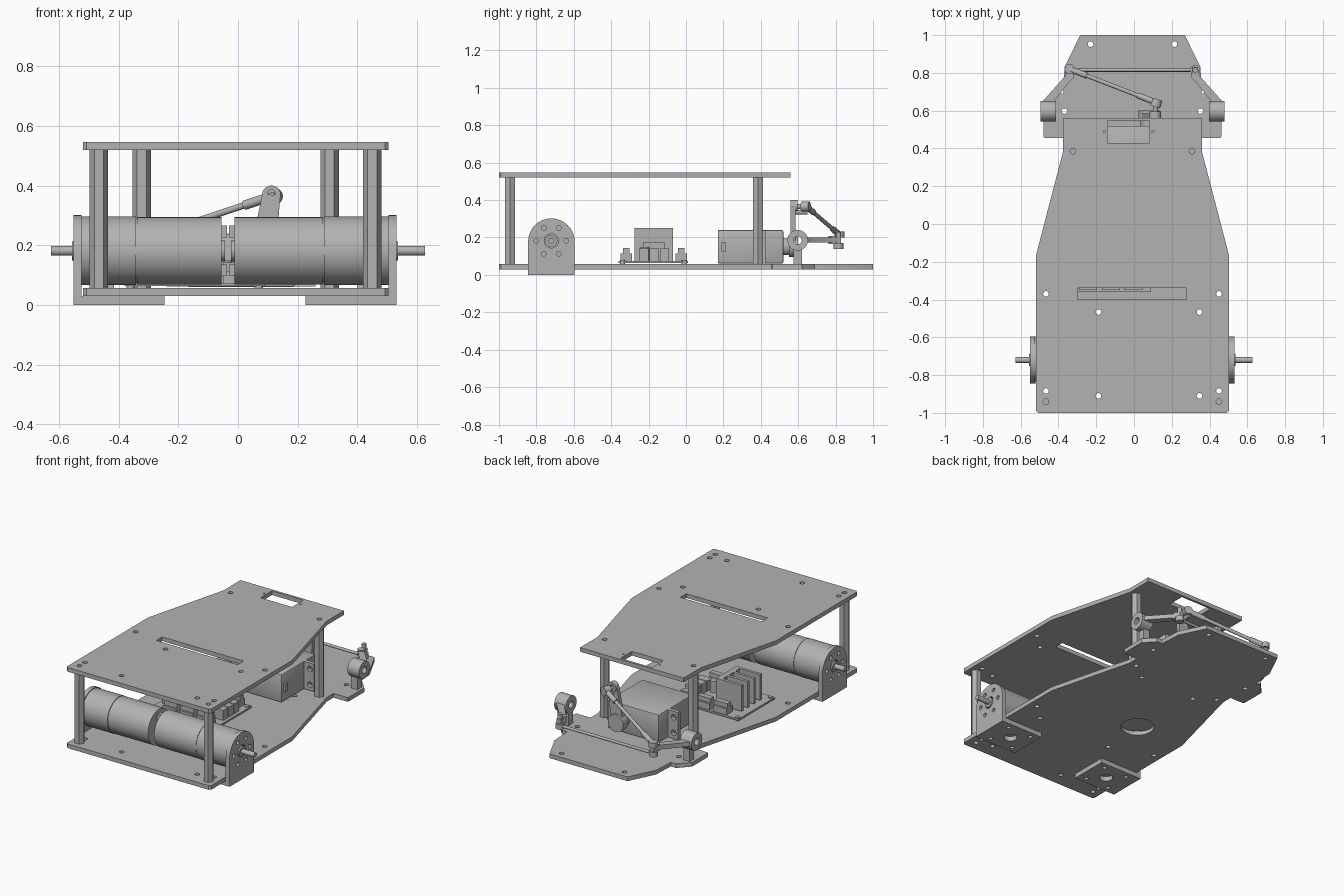
import bpy, bmesh, math
from mathutils import Matrix, Vector

if "Cube" in bpy.data.objects:
    bpy.data.objects.remove(bpy.data.objects["Cube"])

grey = bpy.data.materials.new("plain grey")
grey.use_nodes = True
grey.diffuse_color = (0.45, 0.45, 0.45, 1)
grey.node_tree.nodes["Principled BSDF"].inputs["Base Color"].default_value = grey.diffuse_color

CX = -0.008                                                # mid-line of the chassis
FLAT = Matrix.Identity(3)
FACE_X = Matrix(((0, 0, 1), (1, 0, 0), (0, 1, 0)))         # profile in y-z
FACE_Y = Matrix(((1, 0, 0), (0, 0, -1), (0, 1, 0)))        # profile in x-z


def finish(name, bm):
    bmesh.ops.recalc_face_normals(bm, faces=bm.faces)
    mesh = bpy.data.meshes.new(name)
    bm.to_mesh(mesh)
    bm.free()
    mesh.materials.clear()
    mesh.materials.append(grey)
    mesh.shade_smooth()
    mesh.set_sharp_from_angle(angle=math.radians(32))
    obj = bpy.data.objects.new(name, mesh)
    bpy.context.collection.objects.link(obj)
    return obj


def box(name, x, y, z, bevel=0):
    bm = bmesh.new()
    bmesh.ops.create_cube(bm, size=1)
    for v in bm.verts:
        for i, (a, b) in enumerate((x, y, z)):
            v.co[i] = (a + b) / 2 + v.co[i] * (b - a)
    if bevel:
        bmesh.ops.bevel(bm, geom=bm.edges[:], offset=bevel, segments=2, affect='EDGES', profile=0.5)
    return finish(name, bm)


def rod(name, a, b, r, sides=24, turn=0):
    a, b = Vector(a), Vector(b)
    bm = bmesh.new()
    bmesh.ops.create_cone(bm, cap_ends=True, segments=sides, radius1=r, radius2=r, depth=(b - a).length)
    m = Matrix.Translation((a + b) / 2) @ (b - a).to_track_quat('Z', 'Y').to_matrix().to_4x4()
    bm.transform(m @ Matrix.Rotation(turn, 4, 'Z'))
    return finish(name, bm)


def circle(x, y, r, n=20):
    return [(x + r * math.cos(math.tau * i / n), y + r * math.sin(math.tau * i / n)) for i in range(n)]


def rect(x0, x1, y0, y1):
    return [(x0, y0), (x1, y0), (x1, y1), (x0, y1)]


def sheet(name, loops, lo, hi, frame=FLAT):
    """Filled outline with holes, given a thickness along the frame's normal."""
    curve = bpy.data.curves.new(name, 'CURVE')
    curve.dimensions, curve.fill_mode, curve.extrude = '2D', 'BOTH', (hi - lo) / 2
    for loop in loops:
        s = curve.splines.new('POLY')
        s.points.add(len(loop) - 1)
        for p, (u, v) in zip(s.points, loop):
            p.co = (u, v, 0, 1)
        s.use_cyclic_u = True
    tmp = bpy.data.objects.new(name + " outline", curve)
    bpy.context.collection.objects.link(tmp)
    dg = bpy.context.evaluated_depsgraph_get()
    mesh = bpy.data.meshes.new_from_object(tmp.evaluated_get(dg))
    bm = bmesh.new()
    bm.from_mesh(mesh)
    bpy.data.objects.remove(tmp)
    bpy.data.meshes.remove(mesh)
    bmesh.ops.remove_doubles(bm, verts=bm.verts, dist=0.0003)
    bm.transform(frame.to_4x4() @ Matrix.Translation((0, 0, (lo + hi) / 2)))
    return finish(name, bm)


def mirrored(half):
    return [(CX + u, v) for u, v in half] + [(CX - u, v) for u, v in reversed(half)]


def hole_pairs(spots, r=0.015):
    return [circle(CX + s * u, v, r, 14) for u, v in spots for s in (-1, 1)]


# Two deck plates
rear = [(0.5, -1), (0.512, -0.988), (0.512, -0.17), (0.367, 0.386)]
posts = [(0.458, -0.94), (0.315, 0.386)]
shared = hole_pairs(posts + [(0.458, -0.884), (0.458, -0.37)])
shared += [circle(x, y, 0.015, 14) for x in (-0.188, 0.347) for y in (-0.466, -0.91)]
top_holes = [rect(-0.3, 0.278, -0.4, -0.34), rect(-0.14, 0.082, 0.43, 0.545),
             circle(-0.157, 0.49, 0.006, 10), circle(0.1, 0.49, 0.006, 10)]
sheet("top_plate", [mirrored(rear + [(0.367, 0.56)])] + shared + top_holes, 0.52, 0.547)

ears = [(0.367, 0.455), (0.463, 0.455), (0.47, 0.462), (0.47, 0.62), (0.405, 0.69),
        (0.367, 0.69), (0.36, 0.83), (0.277, 1)]
low_holes = [circle(-0.17, -0.17, 0.1, 32)] + hole_pairs([(0.222, 0.952), (0.36, 0.598), (0.2, 0.3)])
sheet("bottom_plate", [mirrored(rear + ears)] + shared + low_holes, 0.03, 0.057)

# Hexagonal posts between the plates
for u, y in posts:
    for s in (-1, 1):
        x = CX + s * u
        rod("post", (x, y, 0.057), (x, y, 0.52), 0.031, 6, math.pi / 2 if y else 0)

# Drive motors with angle brackets
MY, MZ = -0.72, 0.182
arch = [(MY - 0.124, 0.012), (MY - 0.124, 0), (MY + 0.124, 0)]
arch += [(MY + 0.124 * math.cos(math.pi * i / 20), 0.178 + 0.124 * math.sin(math.pi * i / 20)) for i in range(21)]
wall_holes = [circle(MY, MZ, 0.038, 24)] + [
    circle(MY + 0.08 * math.cos(a), MZ + 0.08 * math.sin(a), 0.013, 12)
    for a in (0, math.pi / 3, 2 * math.pi / 3, math.pi, -math.pi / 3, -2 * math.pi / 3)]
for s, face, joint, tail in ((-1, -0.524, -0.34, -0.055), (1, 0.504, 0.286, -0.012)):
    def ax(name, x0, x1, r, sides=48):
        rod(name, (x0, MY, MZ), (x1, MY, MZ), r, sides)
    outer = face + s * 0.027
    sheet("bracket_wall", [arch] + wall_holes, min(face, outer), max(face, outer), FACE_X)
    foot_in = face - s * 0.278
    x0, x1 = sorted((outer, foot_in))
    mid = (face + foot_in) / 2
    foot_holes = [circle(mid, MY, 0.04, 24)] + [
        circle(mid + i * 0.085, MY + j * 0.085, 0.013, 12) for i in (-1, 1) for j in (-1, 1)]
    sheet("bracket_foot", [rect(x0, x1, MY - 0.124, MY + 0.124)] + foot_holes, 0, 0.03)
    ax("gearbox", face, joint + s * 0.002, 0.115)
    ax("gearbox_seam", joint + s * 0.003, joint - s * 0.003, 0.11)
    ax("motor_can", joint - s * 0.002, tail, 0.113)
    ax("motor_boss", tail, tail - s * 0.012, 0.035)
    ax("shaft_collar", face, outer + s * 0.006, 0.032)
    ax("drive_shaft", face, s * 0.627, 0.016, 24)
    for z in (-0.065, 0.065):
        box("motor_terminal", sorted((tail, tail - s * 0.018)), (MY - 0.02, MY + 0.02),
            (MZ + z - 0.02, MZ + z + 0.02))

# Motor driver board
box("driver_board", (-0.38, 0.09), (-0.36, 0.01), (0.064, 0.075))
for x in (-0.36, 0.07):
    for y in (-0.34, -0.01):
        rod("board_spacer", (x, y, 0.055), (x, y, 0.08), 0.014, 12)
box("heatsink_back", (-0.2, -0.165), (-0.275, -0.07), (0.075, 0.25))
for i in range(4):
    y = -0.275 + i * 0.062
    box("heatsink_fin", (-0.345, -0.2), (y, y + 0.019), (0.085, 0.25))
box("power_chip", (-0.165, -0.135), (-0.23, -0.115), (0.08, 0.175))
for y0, y1 in ((-0.35, -0.29), (-0.055, 0.005)):
    for x in (-0.29, -0.17, -0.05):
        box("terminal_block", (x, x + 0.095), (y0, y1), (0.075, 0.115))
        box("terminal_top", (x, x + 0.095), (y0 + 0.012, y1 - 0.012), (0.115, 0.143))
for i in range(3):
    box("terminal_input", (-0.01, 0.07), (-0.25 + i * 0.055, -0.2 + i * 0.055), (0.075, 0.14))
for x in (-0.1, -0.045):
    rod("capacitor", (x, -0.22, 0.075), (x, -0.22, 0.15), 0.024, 20)

# Steering servo with its horn
box("servo_body", (-0.17, 0.19), (0.17, 0.52), (0.06, 0.24), 0.008)
flange = [rect(-0.24, 0.26, 0.062, 0.238)] + [circle(x, z, 0.018, 14) for x in (-0.21, 0.23) for z in (0.1, 0.2)]
sheet("servo_flange", flange, -0.425, -0.4, FACE_Y)
box("servo_cable", (0.19, 0.205), (0.19, 0.215), (0.125, 0.175))
HX, HZ = 0.08, 0.15
rod("servo_output", (HX, 0.51, HZ), (HX, 0.575, HZ), 0.045, 28)
rod("horn_hub", (HX, 0.55, HZ), (HX, 0.6, HZ), 0.055, 28)
tip = Vector((0.112, 0, 0.37))
side = Vector((tip.z - HZ, 0, HX - tip.x)).normalized()
arm = [(c[0] + k * side.x, c[1] + k * side.z) for c, k in
       (((HX, HZ), 0.045), ((tip.x, tip.z), 0.03), ((tip.x, tip.z), -0.03), ((HX, HZ), -0.045))]
sheet("horn_arm", [arm], -0.585, -0.56, FACE_Y)
sheet("horn_tip", [circle(0.112, 0.37, 0.031), circle(0.112, 0.375, 0.012)], -0.595, -0.56, FACE_Y)
rod("horn_pin", (0.112, 0.56, 0.335), (0.112, 0.65, 0.335), 0.012, 16)
rod("horn_joint", (0.112, 0.62, 0.365), (0.125, 0.66, 0.365), 0.027, 20)
rod("horn_joint_pin", (0.112, 0.59, 0.365), (0.115, 0.625, 0.365), 0.013, 16)

# Front knuckles: wheel hub, king pin and steering arm on each side
KY, KZ = 0.597, 0.185
for s in (-1, 1):
    x0, x1 = sorted((CX + s * 0.405, CX + s * 0.487))
    sheet("wheel_hub", [circle(KY, KZ, 0.055, 32), circle(KY, KZ, 0.022, 20)], x0, x1, FACE_X)
    box("king_pin_block", (CX + s * 0.43 - 0.022, CX + s * 0.43 + 0.022), (0.575, 0.62), (0.055, 0.14))
    bend = [(CX + s * u, v) for u, v in
            ((0.475, 0.62), (0.475, 0.65), (0.355, 0.785), (0.345, 0.83), (0.315, 0.83), (0.315, 0.775), (0.42, 0.645), (0.42, 0.62))]
    sheet("steering_arm", [bend], 0.172, 0.2)
    x = CX + s * 0.332
    rod("arm_pin", (x, 0.815, 0.14), (x, 0.815, 0.23), 0.014, 16)
    rod("tie_rod_end", (x, 0.815, 0.138), (x, 0.815, 0.17), 0.026, 20)
    rod("arm_eye", (x, 0.785, 0.165), (x, 0.785, 0.207), 0.022, 20)

# Steering links
rod("tie_rod", (CX - 0.332, 0.815, 0.154), (CX + 0.332, 0.815, 0.154), 0.009, 12)
a, b = Vector((0.112, 0.645, 0.365)), Vector((CX - 0.332, 0.82, 0.215))
rod("drag_link", a, b, 0.011, 12)
for p, q in ((a, b), (b, a)):
    rod("drag_link_sleeve", p, p.lerp(q, 0.2), 0.016, 12)
rod("drag_link_end", b - Vector((0, 0, 0.016)), b + Vector((0, 0, 0.016)), 0.027, 20)
